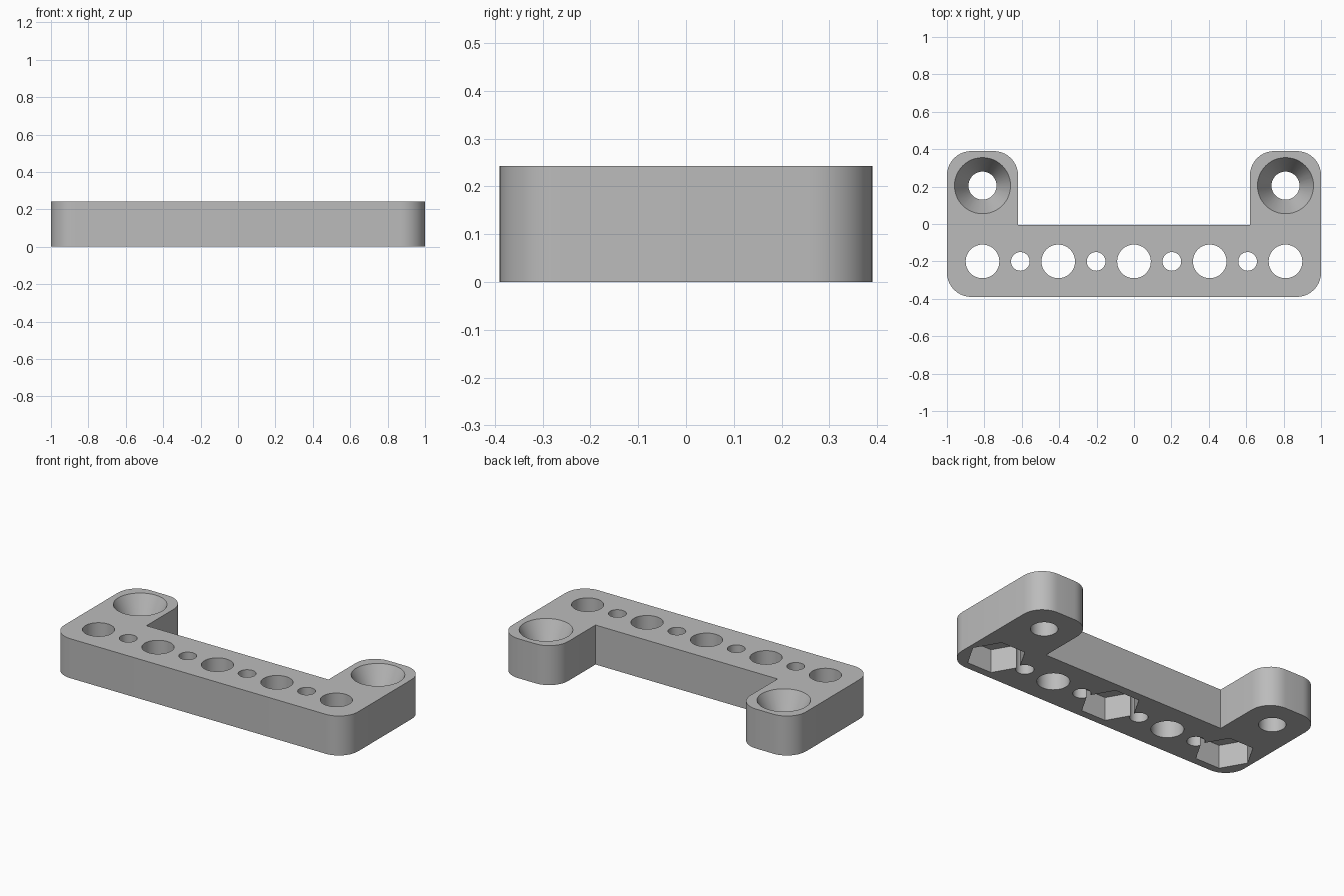
import bpy, bmesh, math

cube = bpy.data.objects.get("Cube")
if cube:
    bpy.data.objects.remove(cube, do_unlink=True)

HEIGHT = 0.243
ROW_Y, ARM_Y, END_X = -0.2, 0.205, 0.81
CORNER = 0.13

grey = bpy.data.materials.new("plain_grey")
grey.use_nodes = True
colour = (0.5, 0.5, 0.5, 1)
grey.diffuse_color = colour
grey.node_tree.nodes["Principled BSDF"].inputs["Base Color"].default_value = colour


def arc(cx, cy, start):
    """Quarter round corner, counter-clockwise from the start angle."""
    return [(cx + CORNER * math.cos(math.radians(start + a)),
             cy + CORNER * math.sin(math.radians(start + a)))
            for a in range(0, 91, 9)]


# Right half of the U-shaped outline, mirrored for the other half
half = (arc(1 - CORNER, -0.39 + CORNER, -90)
        + arc(1 - CORNER, 0.39 - CORNER, 0)
        + arc(0.62 + CORNER, 0.39 - CORNER, 90)
        + [(0.62, -0.005)])
outline = half + [(-x, y) for x, y in reversed(half)]

# Bracket body
bm = bmesh.new()
face = bm.faces.new([bm.verts.new((x, y, 0)) for x, y in outline])
top = bmesh.ops.extrude_face_region(bm, geom=[face])["geom"]
bmesh.ops.translate(bm, vec=(0, 0, HEIGHT),
                    verts=[v for v in top if isinstance(v, bmesh.types.BMVert)])
bmesh.ops.recalc_face_normals(bm, faces=bm.faces)
mesh = bpy.data.meshes.new("bracket")
bm.to_mesh(mesh)
bm.free()
bracket = bpy.data.objects.new("bracket", mesh)
bpy.context.collection.objects.link(bracket)
mesh.materials.append(grey)


def cut(x, y, low, high, r_low, r_high=None, sides=48):
    """Subtract a prism or cone spanning low to high from the bracket."""
    bpy.ops.mesh.primitive_cone_add(
        vertices=sides, radius1=r_low, radius2=r_high or r_low,
        depth=high - low, location=(x, y, (low + high) / 2))
    cutter = bpy.context.object
    cutter.name = "cutter"
    cutter.hide_render = True
    if sides == 6:
        cutter.rotation_euler.z = math.radians(30)
    cutter.data.materials.append(grey)
    bpy.context.view_layer.objects.active = bracket
    mod = bracket.modifiers.new("cut", "BOOLEAN")
    mod.operation = "DIFFERENCE"
    mod.solver = "EXACT"
    mod.object = cutter
    bpy.ops.object.modifier_apply(modifier=mod.name)
    bpy.data.objects.remove(cutter, do_unlink=True)


# Row of alternating large and small through holes
for i in range(-4, 5):
    cut(i * END_X / 4, ROW_Y, -0.1, HEIGHT + 0.1, 0.09 if i % 2 == 0 else 0.05)

# Hexagonal nut pockets underneath
for x in (-END_X, 0, END_X):
    cut(x, ROW_Y, -0.1, 0.143, 0.165, sides=6)

# Countersunk holes in the arms
for x in (-END_X, END_X):
    cut(x, ARM_Y, -0.1, HEIGHT + 0.1, 0.075)
    slope = 0.075 / 0.15
    cut(x, ARM_Y, HEIGHT - 0.15, HEIGHT + 0.02, 0.075, 0.15 + 0.02 * slope)

# Smooth round walls, sharp edges
bpy.ops.object.select_all(action="DESELECT")
bracket.select_set(True)
bpy.context.view_layer.objects.active = bracket
bpy.ops.object.shade_smooth_by_angle(angle=math.radians(25))
